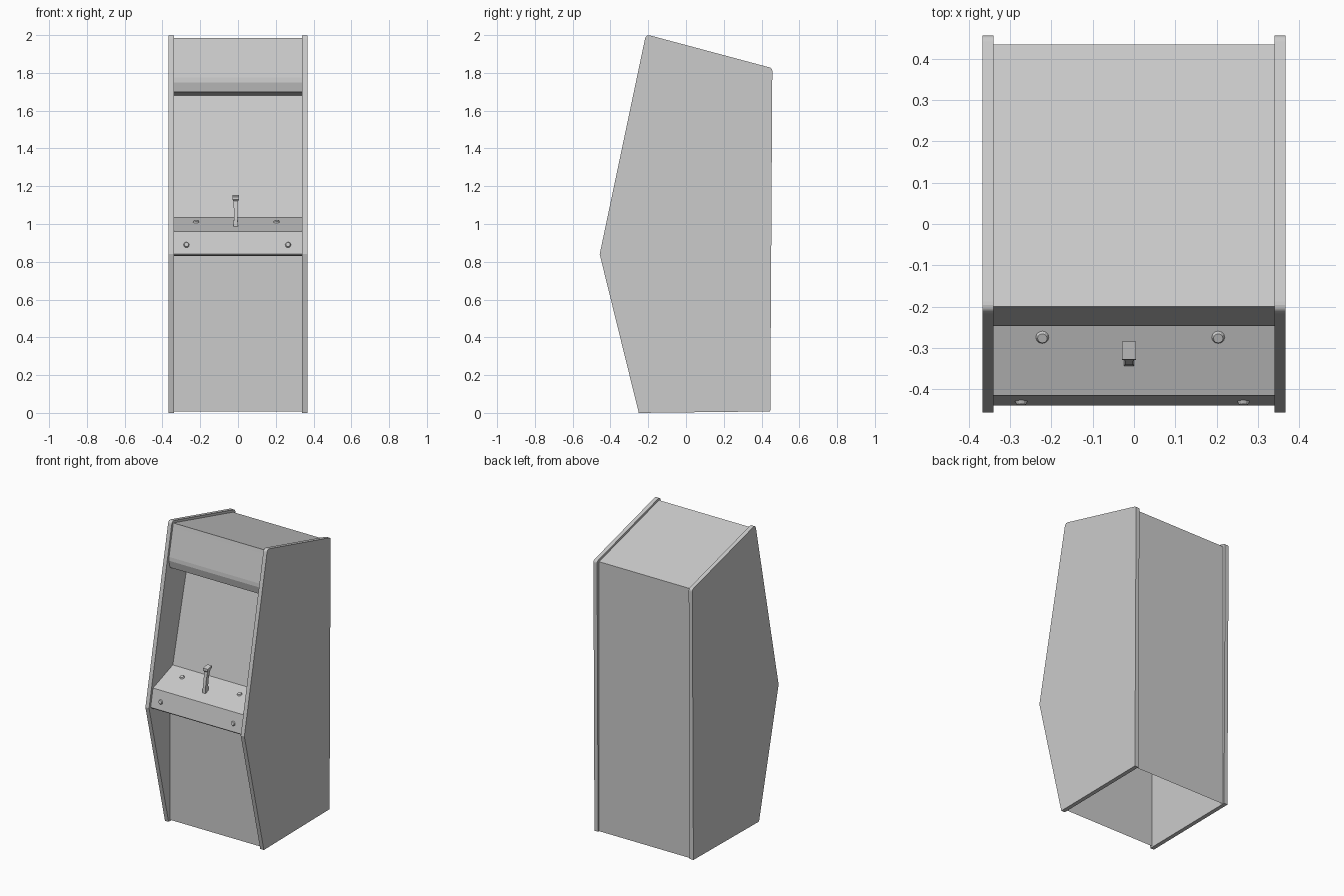
import bpy, bmesh, math
from mathutils import Vector, Matrix

if "Cube" in bpy.data.objects:
    bpy.data.objects.remove(bpy.data.objects["Cube"])

grey = bpy.data.materials.new("cabinet_grey")
grey.diffuse_color = (0.6, 0.6, 0.6, 1)
grey.use_nodes = True
grey.node_tree.nodes["Principled BSDF"].inputs["Base Color"].default_value = grey.diffuse_color

IN, OUT = 0.34, 0.367   # inner and outer faces of the side panels


def finish(name, bm, recalc=True):
    if recalc:
        bmesh.ops.recalc_face_normals(bm, faces=bm.faces)
    me = bpy.data.meshes.new(name)
    bm.to_mesh(me)
    bm.free()
    me.materials.append(grey)
    ob = bpy.data.objects.new(name, me)
    bpy.context.collection.objects.link(ob)
    return ob


def strip(name, pts):
    """Sheet spanning the cabinet width along a (y, z) path."""
    bm = bmesh.new()
    rows = [[bm.verts.new((x, y, z)) for x in (-IN, IN)] for y, z in pts]
    for a, b in zip(rows, rows[1:]):
        bm.faces.new((a[0], b[0], b[1], a[1]))
    return finish(name, bm, False)


def corner(p, a, b, r, n=5):
    """Round corner p, whose neighbours are a and b."""
    p, a, b = Vector(p), Vector(a), Vector(b)
    s, e = p + (a - p).normalized() * r, p + (b - p).normalized() * r
    return [s * (1 - t) ** 2 + p * 2 * t * (1 - t) + e * t * t
            for t in (i / n for i in range(n + 1))]


# Side panels: outline with rounded top corners
foot, heel, back, top, nose = (-0.25, 0), (0.446, 0.008), (0.457, 1.825), (-0.212, 2.004), (-0.457, 0.84)
outline = [foot, heel] + corner(back, heel, top, 0.015) + corner(top, back, nose, 0.025) + [nose]
for side, sx in (("left", -1), ("right", 1)):
    bm = bmesh.new()
    face = bm.faces.new([bm.verts.new((sx * IN, p[0], p[1])) for p in outline])
    ext = bmesh.ops.extrude_face_region(bm, geom=[face], use_keep_orig=True)
    bmesh.ops.translate(bm, vec=(sx * (OUT - IN), 0, 0),
                        verts=[v for v in ext["geom"] if isinstance(v, bmesh.types.BMVert)])
    finish(side + "_side_panel", bm)

# Cabinet skin between the sides, open underneath
strip("back_panel", [(0.435, 0.008), (0.435, 1.815)])
strip("roof", [(0.435, 1.815), (-0.2, 1.985), (-0.205, 1.96)])
strip("marquee", [(-0.205, 1.96), (-0.245, 1.775), (-0.247, 1.75),
                  (-0.235, 1.70), (-0.045, 1.68)])
strip("screen", [(-0.045, 1.68), (-0.205, 1.035)])
strip("control_panel", [(-0.205, 1.035), (-0.415, 0.96), (-0.44, 0.84),
                        (-0.432, 0.832), (-0.235, 0.83)])
strip("lower_front_panel", [(-0.235, 0.83), (-0.235, 0.008)])


# Round buttons on the deck and on the front lip
def button(name, loc, normal, r, h):
    bm = bmesh.new()
    rot = Vector((0, 0, 1)).rotation_difference(Vector(normal)).to_matrix().to_4x4()
    bmesh.ops.create_cone(bm, cap_ends=True, segments=12, radius1=r, radius2=r * 0.65,
                          depth=h, matrix=Matrix.Translation(loc) @ rot)
    finish(name, bm)


for side, dx, fx in (("left", -0.222, -0.273), ("right", 0.204, 0.265)):
    button(side + "_deck_button", (dx, -0.275, 1.012), (0, -0.336, 0.942), 0.018, 0.012)
    button(side + "_front_button", (fx, -0.432, 0.89), (0, -0.979, 0.204), 0.017, 0.012)

# Joystick: bent square stem widening to a flat head (y, z, half width, half depth)
bm = bmesh.new()
rings = []
for y, z, w, d in [(-0.328, 0.985, 0.012, 0.016), (-0.327, 1.03, 0.010, 0.014),
                   (-0.319, 1.08, 0.010, 0.013), (-0.309, 1.125, 0.013, 0.015),
                   (-0.307, 1.133, 0.017, 0.022), (-0.306, 1.148, 0.017, 0.022)]:
    rings.append([bm.verts.new((-0.012 + sx * w, y + sy * d, z + sy * d * 0.2))
                  for sx, sy in ((-1, -1), (1, -1), (1, 1), (-1, 1))])
for a, b in zip(rings, rings[1:]):
    for i in range(4):
        j = (i + 1) % 4
        bm.faces.new((a[i], a[j], b[j], b[i]))
bm.faces.new(rings[0][::-1])
bm.faces.new(rings[-1])
finish("joystick", bm)
